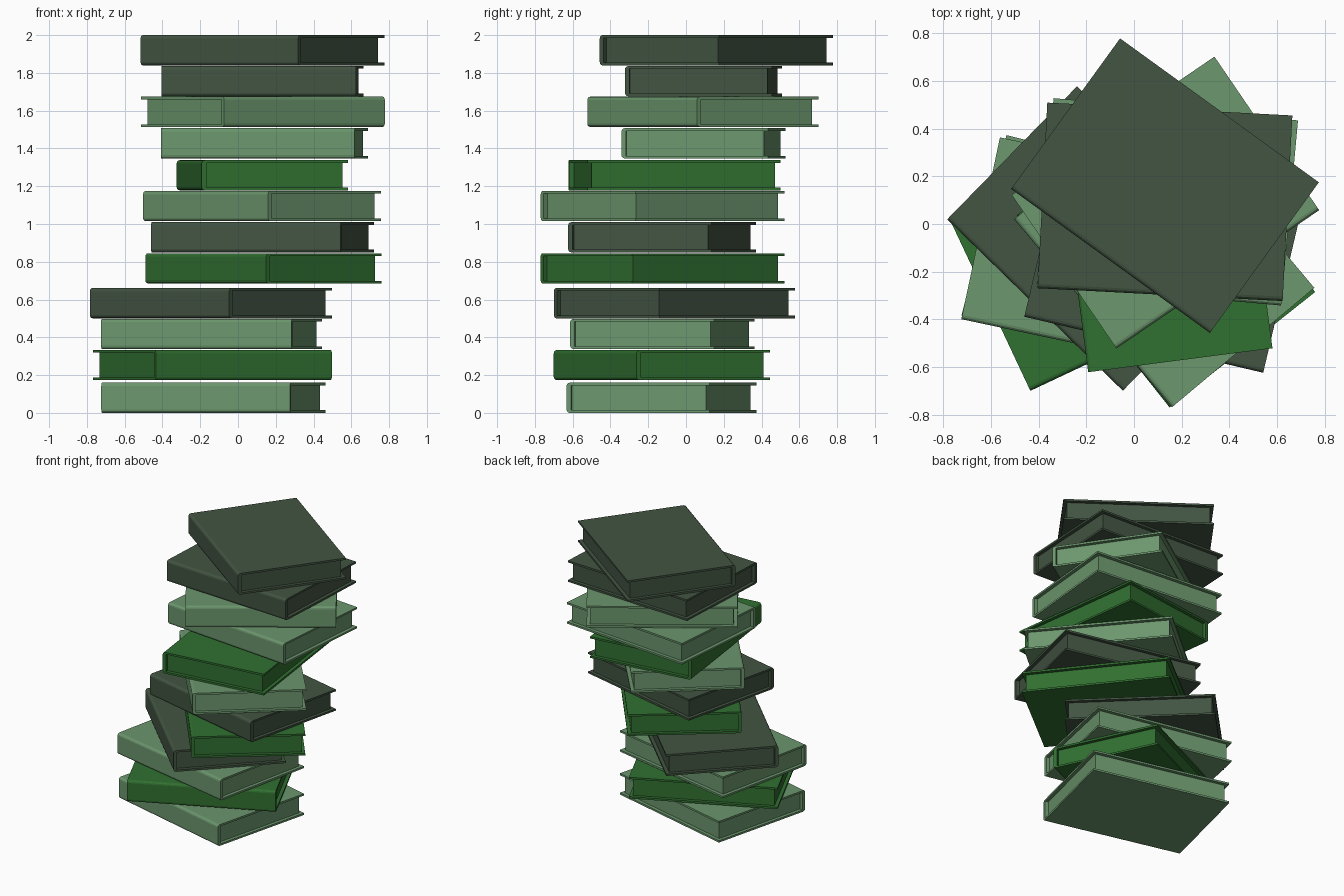
import bpy, bmesh
from math import sin, cos, pi, radians

if "Cube" in bpy.data.objects:
    bpy.data.objects.remove(bpy.data.objects["Cube"])

DEPTH, LENGTH, HEIGHT = 0.78, 1.03, 0.16   # spine-to-fore-edge, spine length, thickness
BOARD, SPINE, LIP, ROUND = 0.014, 0.025, 0.025, 0.018


def material(name, rgb):
    m = bpy.data.materials.new(name)
    m.diffuse_color = (*rgb, 1)
    m.use_nodes = True
    m.node_tree.nodes["Principled BSDF"].inputs["Base Color"].default_value = m.diffuse_color
    return m


LIGHT = material("light_green", (0.15, 0.31, 0.155))
VIVID = material("vivid_green", (0.03, 0.16, 0.03))
DARK = material("dark_green", (0.055, 0.09, 0.055))


def prism(name, profile, y0, y1, mat, place):
    """Extrude an x-z profile along y and place it."""
    bm = bmesh.new()
    face = bm.faces.new([bm.verts.new((x, y0, z)) for x, z in profile])
    ext = bmesh.ops.extrude_face_region(bm, geom=[face])
    moved = [v for v in ext["geom"] if isinstance(v, bmesh.types.BMVert)]
    bmesh.ops.translate(bm, verts=moved, vec=(0, y1 - y0, 0))
    bmesh.ops.recalc_face_normals(bm, faces=bm.faces)
    mesh = bpy.data.meshes.new(name)
    bm.to_mesh(mesh)
    bm.free()
    mesh.materials.append(mat)
    ob = bpy.data.objects.new(name, mesh)
    bpy.context.collection.objects.link(ob)
    x, y, z, turn = place
    ob.location = (x, y, z)
    ob.rotation_euler.z = radians(turn)


def cover_profile():
    """C-shaped case: two boards joined by a spine with rounded edges."""
    hx, r, n = DEPTH / 2, ROUND, 3
    arc = [(-hx + r - r * sin(i * pi / 2 / n), r - r * cos(i * pi / 2 / n)) for i in range(n + 1)]
    lower = [(-hx + SPINE, BOARD), (hx, BOARD), (hx, 0)] + arc
    return lower + [(x, HEIGHT - z) for x, z in reversed(lower)]


def book(i, x, y, top, turn, mat):
    place = (x, y, top - HEIGHT, turn)
    hx, hy = DEPTH / 2, LENGTH / 2
    prism(f"book_{i}_cover", cover_profile(), -hy, hy, mat, place)
    x0, x1, z0, z1 = -hx + SPINE - 0.002, hx - LIP, BOARD - 0.002, HEIGHT - BOARD + 0.002
    prism(f"book_{i}_pages", [(x0, z0), (x1, z0), (x1, z1), (x0, z1)],
          -hy + LIP, hy - LIP, mat, place)


# centre x, centre y, top z, turn in degrees, colour (bottom to top)
BOOKS = [
    (-0.130, -0.130, 0.163, 76.0, LIGHT),
    (-0.135, -0.128, 0.333, 115.2, VIVID),
    (-0.140, -0.125, 0.498, 78.0, LIGHT),
    (-0.143, -0.061, 0.661, 45.7, DARK),
    (0.135, -0.124, 0.845, 38.4, VIVID),
    (0.130, -0.127, 1.010, 76.8, DARK),
    (0.127, -0.124, 1.175, 40.0, LIGHT),
    (0.128, -0.061, 1.338, 7.4, VIVID),
    (0.140, 0.093, 1.507, 84.8, LIGHT),
    (0.132, 0.090, 1.674, 124.3, LIGHT),
    (0.130, 0.093, 1.836, 87.0, DARK),
    (0.130, 0.161, 2.000, 54.1, DARK),
]
for i, b in enumerate(BOOKS, 1):
    book(i, *b)
# the lowest book rests on the ground
for part in ("cover", "pages"):
    bpy.data.objects[f"book_1_{part}"].location.z = 0
